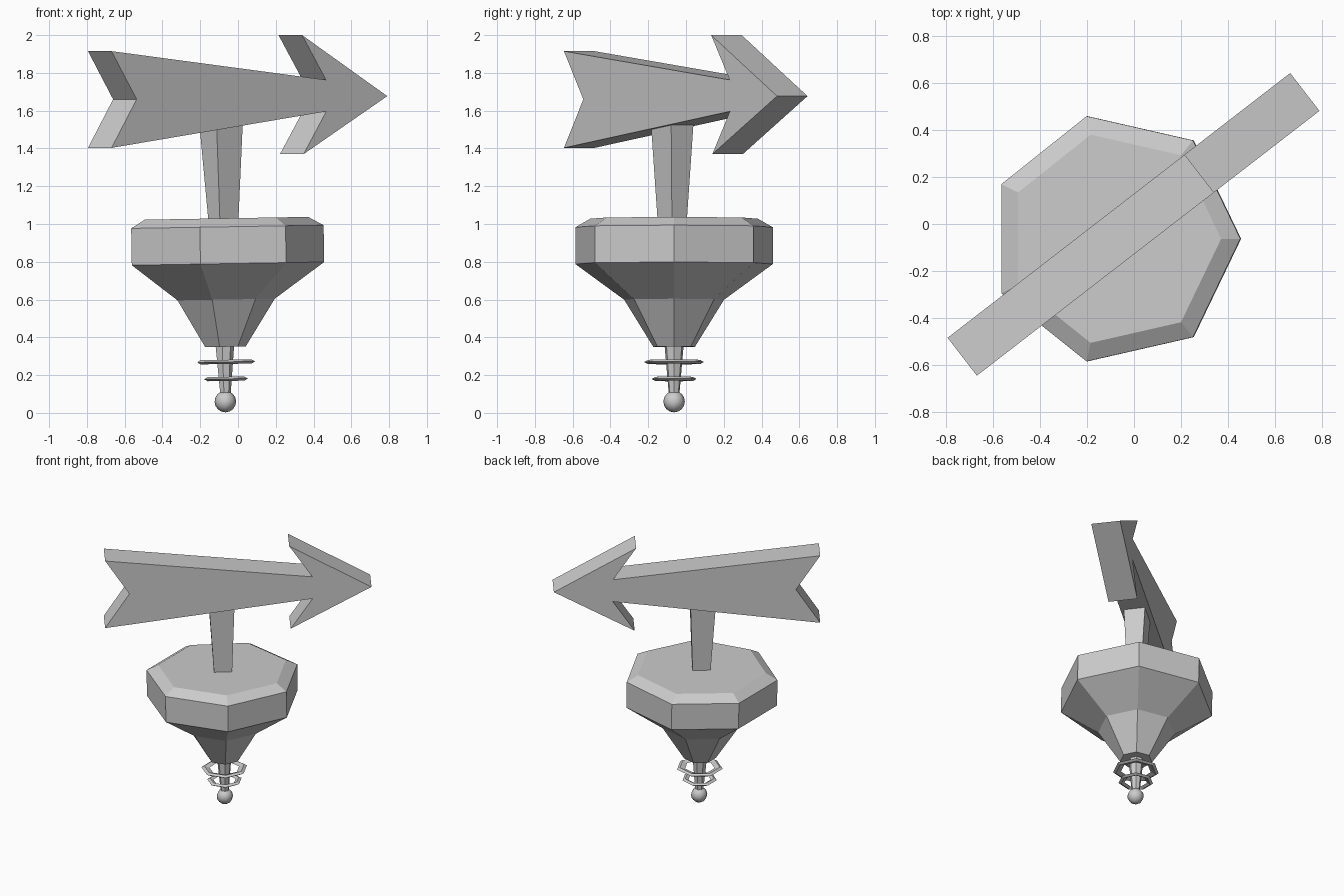
import bpy, bmesh
from math import sin, cos, pi, radians
from mathutils import Matrix

if "Cube" in bpy.data.objects:
    bpy.data.objects.remove(bpy.data.objects["Cube"])

SIDES = 7
TILT = Matrix.Translation((-0.066, -0.063, 0)) @ Matrix.Rotation(-0.017, 4, 'Y')
HEADING = radians(37.7)


def finish(name, bm, matrix):
    bmesh.ops.recalc_face_normals(bm, faces=bm.faces)
    me = bpy.data.meshes.new(name)
    bm.to_mesh(me)
    bm.free()
    ob = bpy.data.objects.new(name, me)
    ob.matrix_world = matrix
    bpy.context.collection.objects.link(ob)
    return ob


def lathe(name, profile, closed=False):
    """Seven-sided turned part from (radius, height) points."""
    bm = bmesh.new()
    rings = [[bm.verts.new((r * cos(2 * pi * i / SIDES), r * sin(2 * pi * i / SIDES), z))
              for i in range(SIDES)] for r, z in profile]
    pairs = list(zip(rings, rings[1:]))
    if closed:
        pairs.append((rings[-1], rings[0]))
    else:
        bm.faces.new(rings[0])
        bm.faces.new(rings[-1])
    for a, b in pairs:
        for i in range(SIDES):
            j = (i + 1) % SIDES
            bm.faces.new((a[i], a[j], b[j], b[i]))
    return finish(name, bm, TILT)


# Faceted body, spindle and the two thin rings around it
lathe("body", [(0.113, 0.35), (0.271, 0.60), (0.536, 0.79), (0.536, 0.985), (0.455, 1.03)])
lathe("spindle", [(0.028, 0.09), (0.052, 0.36)])
for label, r, z in (("upper_ring", 0.162, 0.27), ("lower_ring", 0.122, 0.18)):
    lathe(label, [(r, z), (r - 0.02, z + 0.011), (r * 0.65, z), (r - 0.02, z - 0.011)], closed=True)

# Ball foot
bm = bmesh.new()
bmesh.ops.create_uvsphere(bm, u_segments=8, v_segments=8, radius=0.057)
ball = finish("ball_foot", bm, TILT @ Matrix.Translation((0, 0, 0.06)))
for p in ball.data.polygons:
    p.use_smooth = True

# Post, widening upward and turned with the arrow
bm = bmesh.new()
levels = []
for x, z, a, b in ((-0.077, 1.0, 0.061, 0.049), (-0.091, 1.58, 0.09, 0.077)):
    ring = []
    for sx, sy in ((-1, -1), (1, -1), (1, 1), (-1, 1)):
        u, v = sx * a, sy * b
        ring.append(bm.verts.new((x + u * cos(HEADING) - v * sin(HEADING),
                                  -0.073 + u * sin(HEADING) + v * cos(HEADING), z)))
    levels.append(ring)
    bm.faces.new(ring)
for i in range(4):
    j = (i + 1) % 4
    bm.faces.new((levels[0][i], levels[0][j], levels[1][j], levels[1][i]))
finish("post", bm, Matrix())

# Arrow: outline extruded across its heading
outline = [(-0.925, 1.915), (-0.757, 1.66), (-0.925, 1.403), (0.512, 1.596), (0.36, 1.37),
           (0.92, 1.677), (0.35, 2.0), (0.51, 1.763)]
bm = bmesh.new()
face = bm.faces.new([bm.verts.new((s, -0.102, z)) for s, z in outline])
ext = bmesh.ops.extrude_face_region(bm, geom=[face], use_keep_orig=True)
bmesh.ops.translate(bm, vec=(0, 0.204, 0),
                    verts=[g for g in ext["geom"] if isinstance(g, bmesh.types.BMVert)])
finish("arrow", bm, Matrix.Rotation(HEADING, 4, 'Z'))
